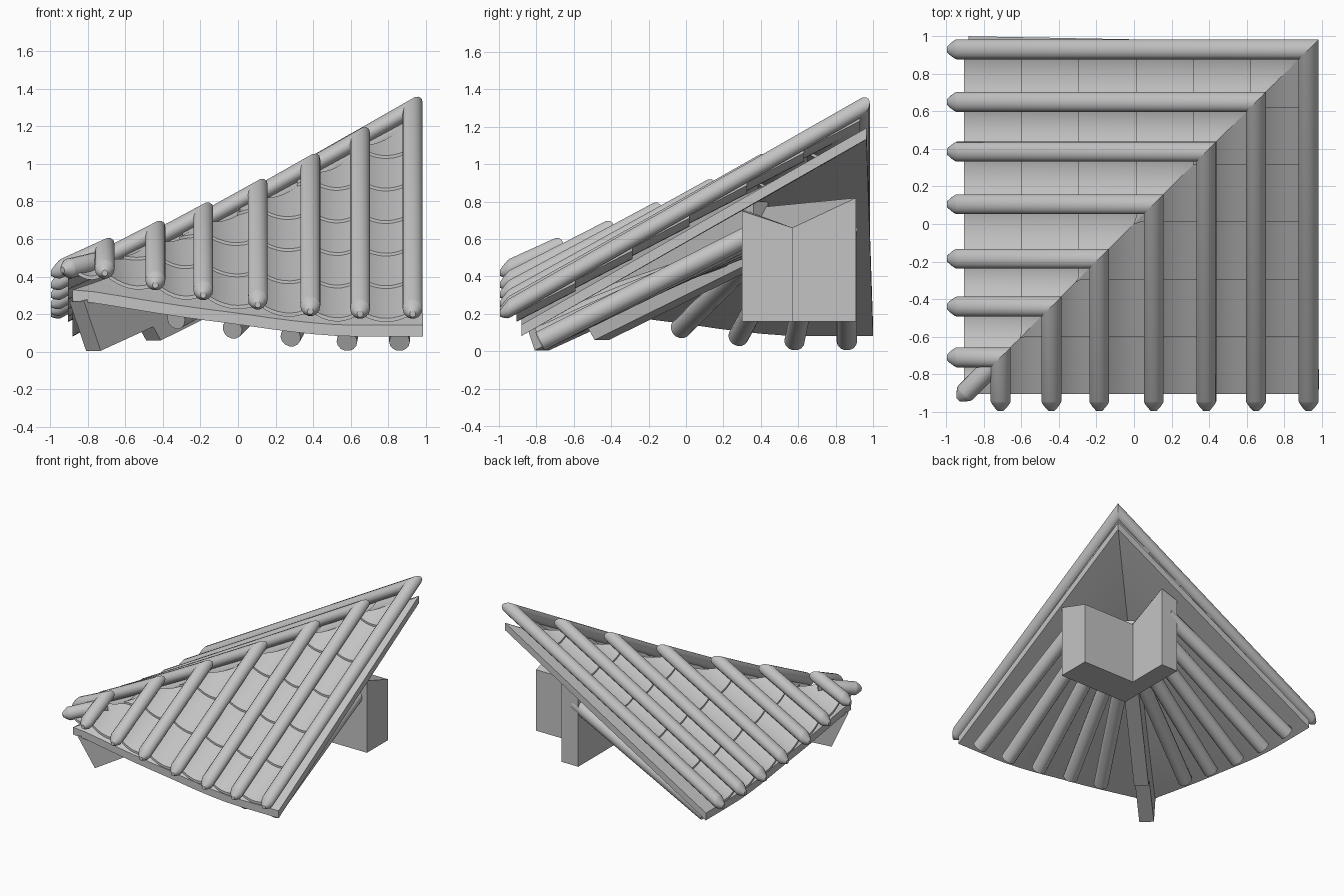
import bpy, bmesh, math
from mathutils import Matrix, Vector

if "Cube" in bpy.data.objects:
    bpy.data.objects.remove(bpy.data.objects["Cube"])

grey = bpy.data.materials.new("stone_grey")
grey.use_nodes = True
grey.diffuse_color = (0.55, 0.55, 0.55, 1)
grey.node_tree.nodes["Principled BSDF"].inputs["Base Color"].default_value = grey.diffuse_color

SWAP = Matrix(((0, 1, 0, 0), (1, 0, 0, 0), (0, 0, 1, 0), (0, 0, 0, 1)))
COLUMNS = [0.93, 0.65, 0.385, 0.105, -0.185, -0.44, -0.71]
RADIUS = 0.053
# Domed eave end: distance from the tip and share of the radius
DOME = ((0, 0.3), (0.018, 0.62), (0.04, 0.92), (0.05, 1))


def finish(name, bm, side=False):
    """Turn a bmesh into an object; side=True reflects it to the other slope."""
    bmesh.ops.remove_doubles(bm, verts=bm.verts, dist=0.0005)
    if side:
        bm.transform(SWAP)
    bmesh.ops.recalc_face_normals(bm, faces=bm.faces)
    mesh = bpy.data.meshes.new(name)
    bm.to_mesh(mesh)
    bm.free()
    mesh.materials.append(grey)
    obj = bpy.data.objects.new(name, mesh)
    bpy.context.collection.objects.link(obj)
    bpy.ops.object.select_all(action='DESELECT')
    obj.select_set(True)
    bpy.context.view_layer.objects.active = obj
    bpy.ops.object.shade_smooth_by_angle(angle=math.radians(31))


def hip_z(x):
    d = x - 0.105
    return 0.86 + 0.456 * d + 0.09 * d * d


def eave_z(x):
    return 0.215 + 0.225 * max(0, (0.6 - x) / 1.35) ** 1.5


def roof_z(x, y):
    """Height of the ridge tile axes on the front slope."""
    return eave_z(x) + (hip_z(x) - eave_z(x)) * (y + 0.97) / (x + 0.97)


def loft(bm, rings, closed=True):
    rows = [[bm.verts.new(p) for p in ring] for ring in rings]
    n = len(rows[0])
    for a, b in zip(rows, rows[1:]):
        for i in range(n if closed else n - 1):
            j = (i + 1) % n
            bm.faces.new((a[i], a[j], b[j], b[i]))
    return rows


def thicken(bm, depth):
    bmesh.ops.remove_doubles(bm, verts=bm.verts, dist=0.0005)
    bmesh.ops.dissolve_degenerate(bm, edges=bm.edges, dist=0.0005)
    faces = bm.faces[:]
    new = bmesh.ops.extrude_face_region(bm, geom=faces, use_keep_orig=True)
    verts = [g for g in new["geom"] if isinstance(g, bmesh.types.BMVert)]
    bmesh.ops.translate(bm, verts=verts, vec=(0, 0, -depth))


def boarding(name, side, edge):
    """Flat sheathing under the tiles; the outer edge draws in towards the hip."""
    bm = bmesh.new()
    rings = []
    for i in range(17):
        s = i / 16
        top = -0.88 + 1.845 * s
        ring = []
        for j in range(9):
            t = j / 8
            x = top + (edge - 0.965) * s * (1 - t)
            y = -0.88 + (top + 0.88) * t
            ring.append((x, y, roof_z(x, y) - 0.125 - 0.05 * max(0, -x)))
        rings.append(ring)
    loft(bm, rings, closed=False)
    thicken(bm, 0.06)
    finish(name, bm, side)


def trough(name, side, xa, xb):
    """One column of overlapping concave tiles, cut along the hip."""
    for row in range(7):
        lo = -0.905 + 0.305 * row
        if lo >= xb:
            break
        bm = bmesh.new()
        rings = []
        for i in range(9):
            s = i / 8
            x = xa + (xb - xa) * s
            sag = 0.045 + 0.043 * (1 - (2 * s - 1) ** 2)
            ring = []
            for k in range(4):
                y = min(lo + 0.315 * k / 3, x)
                lift = 0.014 - 0.016 * max(0, y - lo) / 0.315
                ring.append((x, y, roof_z(x, y) - sag + lift))
            rings.append(ring)
        loft(bm, rings, closed=False)
        thicken(bm, 0.02)
        finish(f"{name}_{row + 1}", bm, side)


def ridge_tile(name, side, x):
    """Round tile with a domed eave end and a mitred hip end."""
    bm = bmesh.new()
    ring_angles = [math.tau * i / 14 for i in range(14)]
    rings = []
    for h, k in DOME:
        y = h - 0.995
        z = roof_z(x, y)
        rings.append([(x + RADIUS * k * math.cos(a), y, z + RADIUS * k * math.sin(a))
                      for a in ring_angles])
    end = []
    for a in ring_angles:
        px = x + RADIUS * math.cos(a)
        end.append((px, px, roof_z(x, px) + RADIUS * math.sin(a)))
    rings.append(end)
    rows = loft(bm, rings)
    bm.faces.new(rows[0])
    finish(name, bm, side)


def rod(name, side, p, q, radius, dome=False):
    """Round bar from p to q, optionally domed at p."""
    p, q = Vector(p), Vector(q)
    axis = q - p
    frame = axis.to_track_quat('Z', 'Y').to_matrix()
    steps = (DOME if dome else ((0, 1),)) + ((axis.length, 1),)
    bm = bmesh.new()
    rows = loft(bm, [[p + frame @ Vector((radius * k * math.cos(math.tau * i / 14),
                                          radius * k * math.sin(math.tau * i / 14), h))
                      for i in range(14)] for h, k in steps])
    bm.faces.new(rows[0])
    bm.faces.new(rows[-1])
    finish(name, bm, side)


def hip_beam(name, profile, half):
    """Beam on the diagonal from a (distance, height) side profile."""
    bm = bmesh.new()
    o = half / math.sqrt(2)
    rows = loft(bm, [[(d + s * o, d - s * o, z) for d, z in profile] for s in (-1, 1)])
    for row in rows:
        bm.faces.new(row)
    finish(name, bm)


# Both roof slopes
for side, word in ((False, "front"), (True, "side")):
    boarding(f"{word}_boarding", side, 1.0 if side else 0.985)
    for n, x in enumerate(COLUMNS):
        ridge_tile(f"{word}_round_tile_{n + 1}", side, x)
        left = COLUMNS[n + 1] if n + 1 < len(COLUMNS) else -0.89
        trough(f"{word}_trough_tile_{n + 1}", side, left, x)
    # Fanned rafters under the slope, sinking slightly towards the hip
    for n, (x, tx) in enumerate(((0.86, 0.86), (0.58, 0.7), (0.28, 0.57),
                                 (-0.03, 0.45), (-0.33, 0.39))):
        rod(f"{word}_rafter_{n + 1}", side, (x, -0.78, roof_z(x, -0.78) - 0.27),
            (tx, 0.4, 0.65 - 0.02 * n), 0.055)

# Hip corner: end tile and two stacked beams
rod("hip_end_tile", False, (-0.935, -0.935, 0.435), (-0.7, -0.7, 0.49), RADIUS, dome=True)
hip_beam("upper_hip_beam", [(-0.86, 0.27), (-0.77, 0.005), (0.4, 0.54), (0.4, 0.8)], 0.055)
hip_beam("lower_hip_beam", [(-0.5, 0.15), (-0.45, 0.06), (0.38, 0.47), (0.38, 0.55)], 0.055)

# L-shaped wall block carrying the corner
bm = bmesh.new()
plan = [(0.34, 0.3, 0.76), (0.96, 0.3, 0.75), (0.96, 0.57, 0.66),
        (0.49, 0.57, 0.66), (0.49, 0.91, 0.82), (0.34, 0.91, 0.77)]
low, high = loft(bm, [[(x, y, 0.16) for x, y, z in plan], plan])
bm.faces.new(low)
bm.faces.new(high[:4])
bm.faces.new((high[0], high[3], high[4], high[5]))
finish("corner_wall_block", bm)
